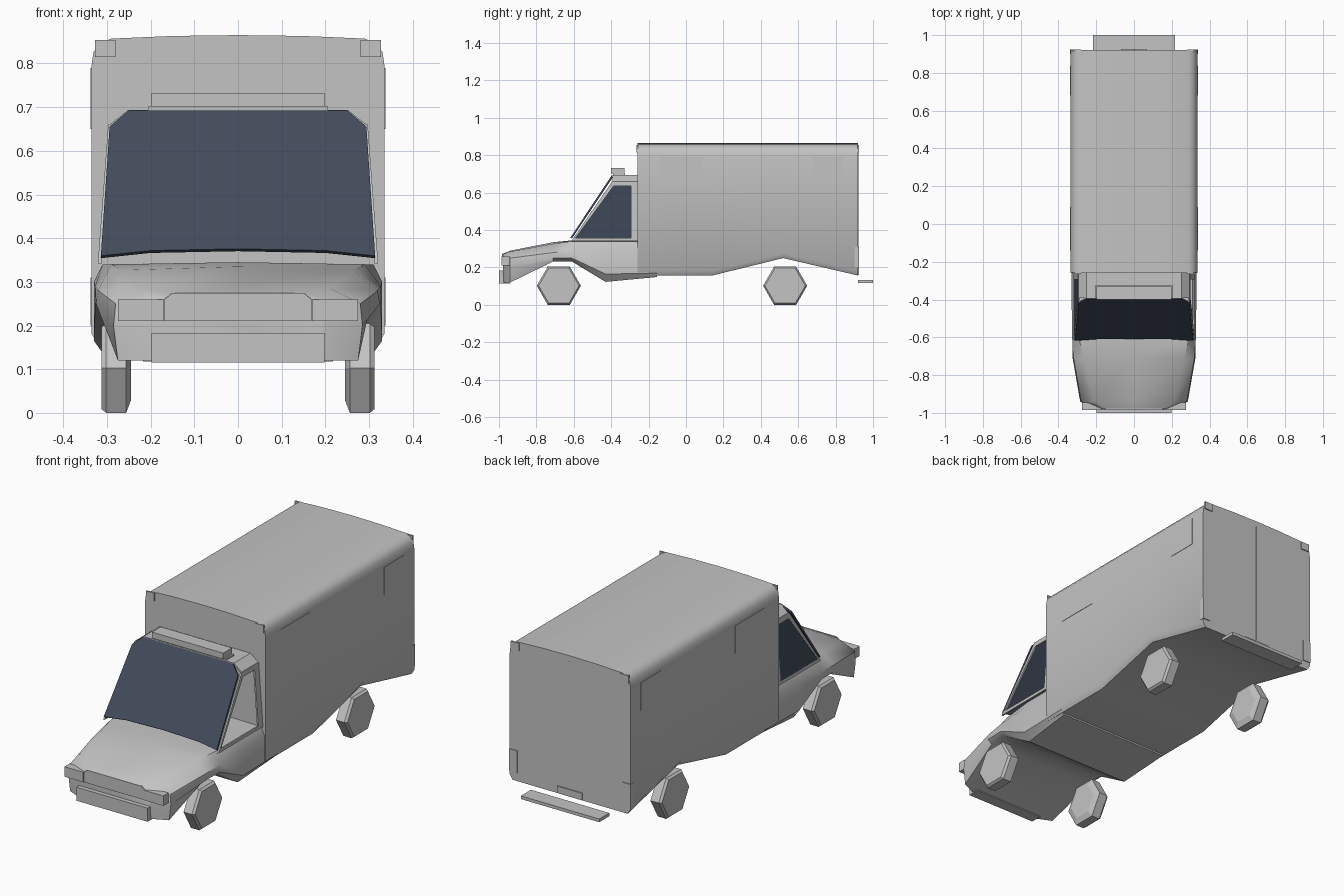
import bpy, bmesh, math
from mathutils import Vector

cube = bpy.data.objects.get("Cube")
if cube:
    bpy.data.objects.remove(cube, do_unlink=True)


def material(name, colour):
    m = bpy.data.materials.new(name)
    m.use_nodes = True
    m.diffuse_color = (*colour, 1)
    m.node_tree.nodes["Principled BSDF"].inputs["Base Color"].default_value = (*colour, 1)
    return m


GREY = material("body grey", (0.55, 0.55, 0.55))
GLASS = material("dark glass", (0.055, 0.07, 0.105))


def finish(name, bm, mat, smooth=None, thick=0.0):
    bmesh.ops.recalc_face_normals(bm, faces=bm.faces)
    mesh = bpy.data.meshes.new(name)
    bm.to_mesh(mesh)
    bm.free()
    mesh.materials.append(mat)
    ob = bpy.data.objects.new(name, mesh)
    bpy.context.collection.objects.link(ob)
    if thick:
        mod = ob.modifiers.new("thickness", "SOLIDIFY")
        mod.thickness = thick
        mod.offset = 0
    if smooth:
        bpy.ops.object.select_all(action="DESELECT")
        ob.select_set(True)
        bpy.context.view_layer.objects.active = ob
        bpy.ops.object.shade_smooth_by_angle(angle=math.radians(smooth))
    return ob


def box(name, x, y, z, mat=GREY):
    bm = bmesh.new()
    bmesh.ops.create_cube(bm, size=1)
    for v in bm.verts:
        v.co = Vector([(r[0] + r[1]) / 2 + c * (r[1] - r[0]) for c, r in zip(v.co, (x, y, z))])
    return finish(name, bm, mat)


def pair(name, x, y, z):
    box("left_" + name, x, y, z)
    box("right_" + name, (-x[1], -x[0]), y, z)


def sheet(name, points, faces, mat, thick):
    bm = bmesh.new()
    vs = [bm.verts.new(p) for p in points]
    for f in faces:
        bm.faces.new([vs[i] for i in f])
    return finish(name, bm, mat, thick=thick)


def loft(name, sections, smooth):
    """Skin half sections (y, [(x, z)...]) mirrored across x = 0."""
    bm = bmesh.new()
    rings = []
    for y, half in sections:
        full = half + [(-x, z) for x, z in reversed(half) if x > 0]
        rings.append([bm.verts.new((x, y, z)) for x, z in full])
    n = len(rings[0])
    for a, b in zip(rings, rings[1:]):
        for i in range(n):
            j = (i + 1) % n
            bm.faces.new((a[i], a[j], b[j], b[i]))
    bm.faces.new(rings[0])
    bm.faces.new(rings[-1])
    return finish(name, bm, GREY, smooth)


# Rear cargo box with rounded roof edges and an arched underside
roof_half = [(0, .865), (.15, .863), (.29, .857), (.315, .847), (.331, .826), (.336, .79)]
loft("cargo_box", [(y, roof_half + [(.336, b + .025), (.32, b)])
                   for y, b in ((-.26, .157), (.14, .157), (.52, .25), (.92, .157))], 40)

# Bonnet and lower cab body
loft("lower_body", [
    (-.978, [(0, .274), (.15, .272), (.19, .25), (.20, .2), (.19, .12)]),
    (-.94, [(0, .29), (.21, .285), (.28, .25), (.285, .2), (.275, .12)]),
    (-.71, [(0, .335), (.265, .327), (.32, .28), (.325, .25), (.3, .232)]),
    (-.61, [(0, .345), (.29, .34), (.327, .29), (.327, .25), (.3, .232)]),
    (-.43, [(0, .345), (.31, .34), (.33, .3), (.33, .165), (.3, .123)]),
    (-.155, [(0, .345), (.31, .34), (.33, .3), (.33, .17), (.31, .149)])], 35)


# Cab: side frames around the window openings
def side_x(z):
    return .316 - (z - .355) * .075


outer = [(-.612, .342), (-.395, .66), (-.26, .66), (-.26, .342)]
inner = [(-.59, .358), (-.387, .635), (-.295, .635), (-.295, .358)]
for side, label in ((1, "left"), (-1, "right")):
    pts = [(side * side_x(z), y, z) for y, z in outer + inner]
    ring = [(i, (i + 1) % 4, (i + 1) % 4 + 4, i + 4) for i in range(4)]
    sheet(label + "_cab_frame", pts, ring, GREY, .008)
    if side < 0:
        sheet("right_side_window", pts[4:], [(0, 1, 2, 3)], GLASS, .006)

# Cab roof with chamfered edges
section = [(-.294, .655), (-.25, .69), (.25, .69), (.294, .655)]
sheet("cab_roof", [(x, y, z) for y in (-.392, -.26) for x, z in section],
      [(i, i + 1, i + 5, i + 4) for i in range(3)], GREY, .008)

# Sloping windscreen
screen = [(-.314, .357), (-.2, .369), (0, .373), (.2, .369), (.314, .357),
          (.294, .653), (.25, .69), (-.25, .69), (-.294, .653)]
sheet("windscreen", [(x, -.614 + (z - .357) * .665, z) for x, z in screen],
      [tuple(range(len(screen)))], GLASS, .01)

# Roof light bar
box("light_bar_base", (-.206, .206), (-.39, -.325), (.69, .702))
box("light_bar", (-.198, .198), (-.4, -.33), (.702, .733))

# Nose details
sheet("grille_panel", [(x, -.981, z) for x, z in (
    (-.168, .21), (-.168, .26), (-.15, .275), (.15, .275), (.168, .26), (.168, .21))],
    [tuple(range(6))], GREY, .006)
pair("headlight", (.17, .275), (-.986, -.945), (.21, .26))
box("front_bumper", (-.198, .198), (-1, -.94), (.115, .183))

# Corner marker lights on the box
for y, end in ((-.261, "front"), (.921, "rear")):
    pair(end + "_marker", (.28, .327), (y - .004, y + .004), (.815, .854))

# Rear details
pair("tail_light", (.292, .338), (.9, .924), (.2, .31))
box("door_seam", (-.003, .003), (.919, .923), (.195, .835))
box("plate_holder", (-.07, .07), (.918, .926), (.16, .195))
box("rear_step", (-.218, .218), (.92, 1), (.118, .134))

# Thin panels on the box sides
pair("front_side_panel", (.33, .338), (-.14, .09), (.65, .79))
pair("rear_side_panel", (.33, .338), (.68, .84), (.65, .79))

# Six-sided wheels with chamfered rims
for y, end in ((-.68, "front"), (.53, "rear")):
    for side, label in ((1, "left"), (-1, "right")):
        bm = bmesh.new()
        rings = []
        for x, r in ((.245, .085), (.256, .118), (.302, .118), (.313, .108)):
            rings.append([bm.verts.new((side * x, y + r * math.cos(k * math.pi / 3),
                                        .1025 + r * math.sin(k * math.pi / 3))) for k in range(6)])
        for a, b in zip(rings, rings[1:]):
            for k in range(6):
                bm.faces.new((a[k], a[k - 1], b[k - 1], b[k]))
        bm.faces.new(rings[0])
        bm.faces.new(rings[-1])
        finish(f"{end}_{label}_wheel", bm, GREY)
